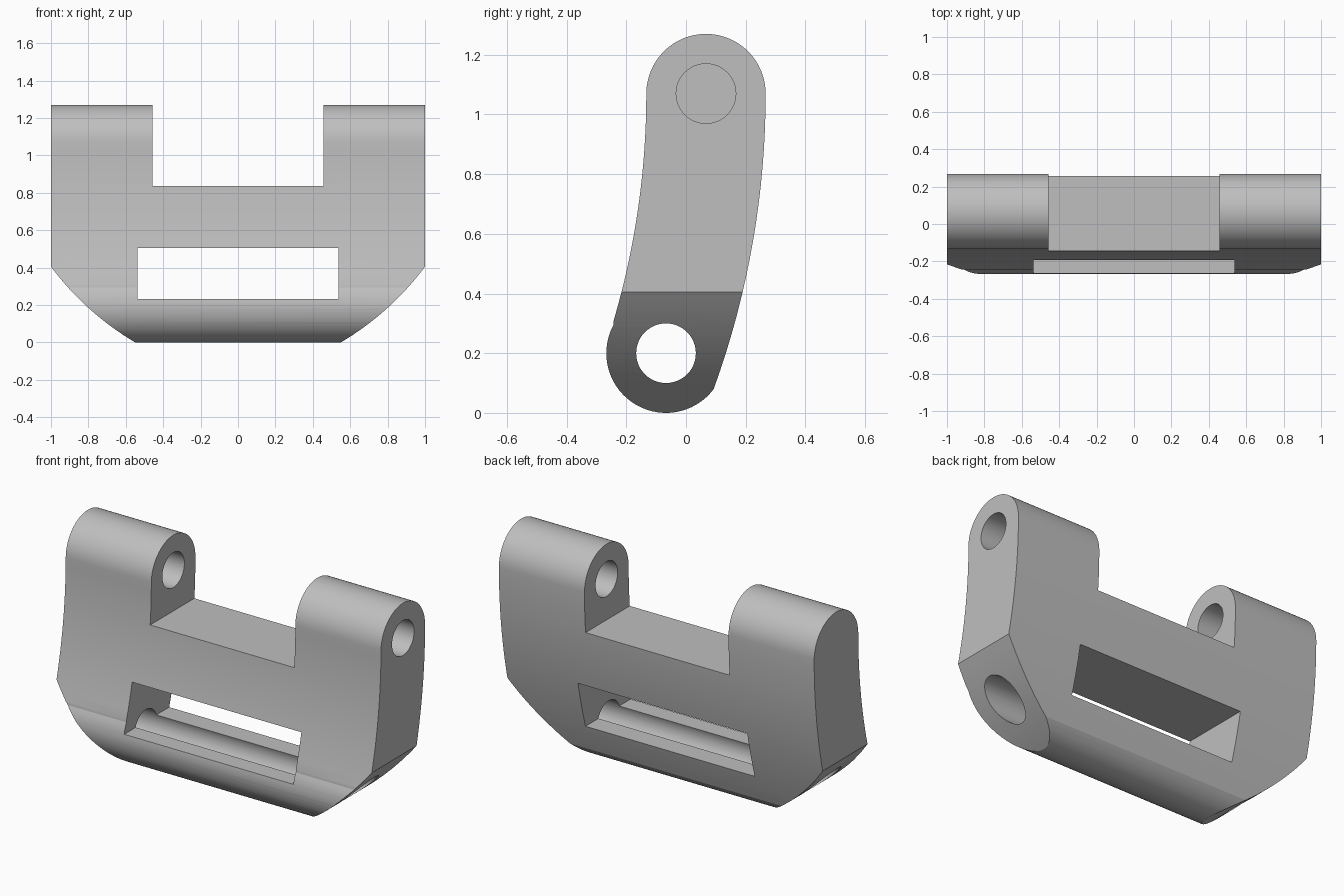
import bpy, bmesh, math
from mathutils import Vector

# Remove the default cube
cube = bpy.data.objects.get("Cube")
if cube:
    bpy.data.objects.remove(cube, do_unlink=True)

# Plain grey material
grey = bpy.data.materials.new("plain_grey")
grey.use_nodes = True
colour = (0.52, 0.52, 0.52, 1)
grey.diffuse_color = colour
grey.node_tree.nodes["Principled BSDF"].inputs["Base Color"].default_value = colour

TOP = (0.067, 1.07)      # upper pivot (y, z)
LOW = (-0.067, 0.2)      # lower pivot (y, z)
R_OUT, R_HOLE = 0.2, 0.1


def arc(centre, r, a0, a1, n):
    """Points on an arc, angles in degrees."""
    return [(centre[0] + r * math.cos(math.radians(a0 + (a1 - a0) * i / n)),
             centre[1] + r * math.sin(math.radians(a0 + (a1 - a0) * i / n)))
            for i in range(n + 1)]


def prism(name, pts, lo, hi, axis="x"):
    """Extrude a (y, z) outline along x, or an (x, z) outline along y."""
    bm = bmesh.new()
    start = [bm.verts.new((lo, p, z) if axis == "x" else (p, lo, z)) for p, z in pts]
    face = bm.faces.new(start)
    ext = bmesh.ops.extrude_face_region(bm, geom=[face])
    moved = [v for v in ext["geom"] if isinstance(v, bmesh.types.BMVert)]
    step = Vector((hi - lo, 0, 0)) if axis == "x" else Vector((0, hi - lo, 0))
    bmesh.ops.translate(bm, verts=moved, vec=step)
    bmesh.ops.recalc_face_normals(bm, faces=bm.faces[:])
    mesh = bpy.data.meshes.new(name)
    bm.to_mesh(mesh)
    bm.free()
    mesh.materials.append(grey)
    obj = bpy.data.objects.new(name, mesh)
    bpy.context.collection.objects.link(obj)
    return obj


def box(name, x0, x1, z0, z1):
    return prism(name, [(x0, z0), (x1, z0), (x1, z1), (x0, z1)], -1, 1, "y")


def side_curve(y_top, r, z_from, z_to, n=16):
    """Gently bowed side of the link, upright at the upper pivot."""
    pts = []
    for i in range(n + 1):
        z = z_from + (z_to - z_from) * i / n
        pts.append((y_top - r + math.sqrt(r * r - (TOP[1] - z) ** 2), z))
    return pts


# Link body: rounded top, bowed front and back, rounded foot
outline = arc(TOP, R_OUT, 0, 180, 32)
outline += side_curve(TOP[0] - R_OUT, 2.7, TOP[1], 0.31)[1:]
outline += arc(LOW, R_OUT, 146.5, 323, 32)[1:]
outline += side_curve(TOP[0] + R_OUT, 2.9, 0.08, TOP[1])[1:-1]
body = prism("hinge_link", outline, -1, 1)

# Cutters: notch between lugs, window slot, pivot holes
cutters = [
    box("lug_notch", -0.457, 0.457, 0.835, 2),
    box("window_slot", -0.537, 0.537, 0.233, 0.505),
    prism("lower_pin_hole", arc(LOW, R_HOLE, 0, 352.5, 47), -1.2, 1.2),
    prism("upper_pin_hole", arc(TOP, R_HOLE, 0, 352.5, 47), -0.9, 1.2),
]

# Curved trims at both lower corners
a, b = Vector((1, 0.405)), Vector((0.55, 0))
chord = b - a
out = Vector((-chord.y, chord.x)).normalized()
for side in (1, -1):
    pts = []
    for i in range(17):
        t = i / 16
        p = a + chord * t + out * 0.03 * 4 * t * (1 - t)
        pts.append((side * p.x, p.y))
    pts += [(side * 0.5, -0.05), (side * 0.5, -0.2), (side * 1.2, -0.2), (side * 1.2, 0.405)]
    cutters.append(prism("corner_trim", pts, -1, 1, "y"))

# Cut the body and discard the cutters
bpy.ops.object.select_all(action="DESELECT")
bpy.context.view_layer.objects.active = body
body.select_set(True)
for c in cutters:
    c.hide_render = True
    mod = body.modifiers.new("cut", "BOOLEAN")
    mod.operation = "DIFFERENCE"
    mod.solver = "EXACT"
    mod.object = c
    bpy.ops.object.modifier_apply(modifier=mod.name)
    bpy.data.objects.remove(c, do_unlink=True)

bpy.ops.object.shade_smooth_by_angle(angle=math.radians(20))
